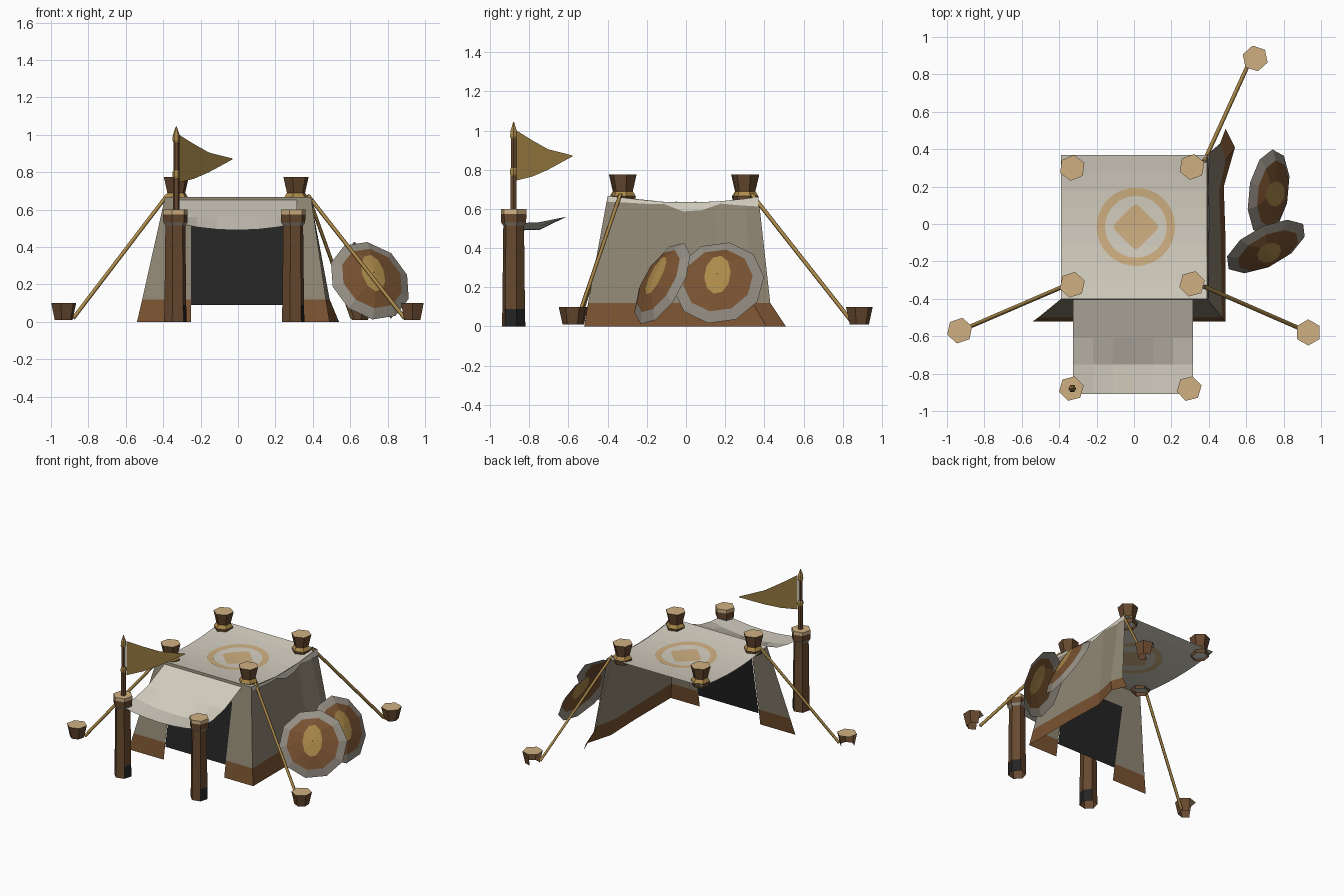
import bpy, math
from mathutils import Vector

if "Cube" in bpy.data.objects:
    bpy.data.objects.remove(bpy.data.objects["Cube"])


def mat(name, r, g, b):
    m = bpy.data.materials.new(name)
    m.diffuse_color = [(c / 255 / 12.92 if c < 11 else ((c / 255 + 0.055) / 1.055) ** 2.4)
                       for c in (r, g, b)] + [1]
    m.use_nodes = True
    m.node_tree.nodes["Principled BSDF"].inputs["Base Color"].default_value = m.diffuse_color
    return m


CREAM = mat("cream canvas", 212, 206, 192)
CANVAS = mat("grey canvas", 143, 134, 116)
HEM = mat("brown hem", 121, 82, 49)
WOOD = mat("dark wood", 103, 73, 47)
TAN = mat("cut wood tan", 207, 176, 130)
GOLD = mat("gold", 172, 138, 74)
FLAG = mat("flag gold", 155, 126, 66)
BLACK = mat("dark opening", 36, 36, 36)
STEEL = mat("grey rim", 150, 144, 133)


def build(name, verts, faces, mats, ids=None):
    me = bpy.data.meshes.new(name)
    me.from_pydata([tuple(v) for v in verts], [], faces)
    for m in mats:
        me.materials.append(m)
    if ids:
        for p, i in zip(me.polygons, ids):
            p.material_index = i
    ob = bpy.data.objects.new(name, me)
    bpy.context.collection.objects.link(ob)
    return ob


def grid(name, rows, mats):
    """Sheet through rows of points; one material per band (last repeats)."""
    n = len(rows[0])
    verts = [p for r in rows for p in r]
    faces, ids = [], []
    for i in range(len(rows) - 1):
        for j in range(n - 1):
            a = i * n + j
            faces.append((a, a + n, a + n + 1, a + 1))
            ids.append(min(i, len(mats) - 1))
    return build(name, verts, faces, mats, ids)


def lathe(name, x, y, rings, side_mats, top, n=6, turn=0.0, open_back=False, patch=False):
    """Stacked rings (z, radius) with a capped top."""
    verts, faces, ids = [], [], []
    mats = list(dict.fromkeys(side_mats + [top, BLACK]))
    for z, r in rings:
        for k in range(n):
            a = turn + 2 * math.pi * k / n
            verts.append((x + r * math.cos(a), y + r * math.sin(a), z))
    for i in range(len(rings) - 1):
        for k in range(n):
            a = turn + 2 * math.pi * (k + 0.5) / n
            if open_back and math.cos(a - math.radians(140)) > 0.6:
                continue  # the far side is left open
            l = (k + 1) % n
            faces.append((i * n + k, i * n + l, (i + 1) * n + l, (i + 1) * n + k))
            dark = patch and i == 0 and math.cos(a) > 0.6 and math.sin(a) > -0.75
            ids.append(mats.index(BLACK if dark else side_mats[i]))
    faces.append(tuple(range((len(rings) - 1) * n, len(rings) * n)))
    ids.append(mats.index(top))
    return build(name, verts, faces, mats, ids)


def roof_z(y):
    return 0.632 + 0.035 * (y / 0.4) ** 2


# Sagging roof
ys = [-0.40 + 0.77 * i / 8 for i in range(9)]
grid("roof", [[(-0.39, y, roof_z(y)), (0, y, roof_z(y)), (0.39, y, roof_z(y))] for y in ys], [CREAM])

# Painted ring and diamond on both faces of the roof
for side, dz in (("top", 0.004), ("under", -0.004)):
    def ring_row(r, diamond=False):
        row = []
        for k in range(33):
            a = 2 * math.pi * k / 32
            q = r / (abs(math.cos(a)) + abs(math.sin(a))) if diamond else r
            q = min(q, r * 0.93) if diamond else q
            y = -0.015 + q * math.sin(a)
            row.append((0.01 + q * math.cos(a), y, roof_z(y) + dz))
        return row
    grid("roof_ring_" + side, [ring_row(0.21), ring_row(0.165)], [TAN])
    grid("roof_diamond_" + side, [ring_row(0.13, True), ring_row(0.06, True), ring_row(0.001, True)], [TAN])

# Right wall with flared brown hem
top = [(0.39, y, roof_z(y)) for y in (-0.40, -0.1, 0.15, 0.3, 0.37)]
mid = [(x, y, 0.12) for x, y in ((0.47, -0.50), (0.465, -0.1), (0.455, 0.18), (0.49, 0.34), (0.46, 0.43))]
low = [(x, y, 0) for x, y in ((0.49, -0.52), (0.49, -0.1), (0.48, 0.2), (0.54, 0.41), (0.49, 0.51))]
grid("right_wall", [top, mid, low], [CANVAS, HEM])

# Ragged canvas edge hanging over the right wall
drops = [0.03, 0.02, 0.015, 0.01, 0.045, 0.04, 0.012, 0.03, 0.05]
grid("roof_overhang", [[(0.395, y, roof_z(y)) for y in ys],
                       [(0.397 + 0.146 * d, y, roof_z(y) - d) for y, d in zip(ys, drops)]], [CREAM])

# Front wall, lintel and dark doorway
for name, edge, inner in (("front_wall_left", (-0.39, -0.512, -0.54), -0.25),
                          ("front_wall_right", (0.39, 0.47, 0.49), 0.25)):
    grid(name, [[(e, y, z), (inner, y, z)] for e, y, z in
                zip(edge, (-0.40, -0.50, -0.52), (0.667, 0.12, 0))], [CANVAS, HEM])
grid("lintel", [[(-0.25, y, z), (0.25, y, z)] for y, z in ((-0.40, 0.667), (-0.425, 0.53))], [CANVAS])
grid("doorway", [[(-0.25, y, z), (0.25, y, z)] for y, z in ((-0.42, 0.53), (-0.502, 0.09))], [BLACK])

# Awning: straight at the tent, sagging between the posts
grid("awning", [[(-0.325 + 0.64 * u / 6, y, z - s * (1 - (u / 3 - 1) ** 2)) for u in range(7)]
                for y, z, s in ((-0.405, 0.65, 0), (-0.61, 0.56, 0), (-0.75, 0.532, 0.04), (-0.91, 0.525, 0.035))],
     [CREAM])

# Roof pole ends with rope collars
for i, (x, y) in enumerate(((-0.33, 0.30), (0.31, 0.305), (-0.33, -0.325), (0.31, -0.32))):
    lathe("pole_end_%d" % i, x, y, [(0.63, 0.06), (0.665, 0.066), (0.69, 0.05), (0.775, 0.07)],
          [WOOD, GOLD, WOOD], TAN, turn=0.4 + i)

# Front posts
for name, x in (("front_post_left", -0.335), ("front_post_right", 0.295)):
    lathe(name, x, -0.88, [(0, 0.062), (0.09, 0.06), (0.515, 0.055), (0.53, 0.066), (0.575, 0.068), (0.6, 0.068)],
          [WOOD, WOOD, STEEL, WOOD, TAN], TAN, turn=0.25, patch=True)

# Flag pole and pennant
lathe("flag_pole", -0.33, -0.88,
      [(0.59, 0.018), (0.77, 0.018), (0.78, 0.021), (0.80, 0.021), (0.81, 0.016), (0.96, 0.016),
       (0.97, 0.021), (1.0, 0.018), (1.045, 0.002)],
      [WOOD, GOLD, GOLD, GOLD, WOOD, GOLD, GOLD, GOLD], GOLD)
grid("pennant", [[(-0.315 + t, -0.865 + t, a), (-0.315 + t, -0.865 + t, b)]
                 for t, a, b in ((0, 1.0, 0.745), (0.08, 0.95, 0.765), (0.16, 0.905, 0.80), (0.285, 0.873, 0.868))],
     [FLAG])

# Guy ropes and ground stakes
GUYS = (((-0.38, -0.335, 0.675), (-0.88, -0.55, 0.02), (-0.932, -0.57)),
        ((0.375, -0.335, 0.675), (0.89, -0.56, 0.02), (0.932, -0.58)),
        ((0.375, 0.335, 0.675), (0.61, 0.85, 0.02), (0.648, 0.885)))
for i, (a, b, s) in enumerate(GUYS):
    cu = bpy.data.curves.new("guy_rope_%d" % i, 'CURVE')
    cu.dimensions = '3D'
    cu.bevel_depth = 0.011
    cu.bevel_resolution = 0
    sp = cu.splines.new('POLY')
    sp.points.add(1)
    sp.points[0].co, sp.points[1].co = (*a, 1), (*b, 1)
    cu.materials.append(GOLD)
    bpy.context.collection.objects.link(bpy.data.objects.new("guy_rope_%d" % i, cu))
    lathe("stake_%d" % i, *s, [(0.01, 0.05), (0.1, 0.07)], [WOOD], TAN, turn=math.radians(30 + 12 * (i - 1)),
          open_back=True)


# Domed shields leaning by the right wall
def shield(name, centre, normal):
    n = Vector(normal).normalized()
    side = Vector((0, 0, 1)).cross(n).normalized()
    up = n.cross(side)
    c = Vector(centre)
    rows = []
    for w, h, d in ((0.235, 0.235, -0.012), (0.18, 0.18, 0.015), (0.068, 0.11, 0.04), (0.001, 0.001, 0.05)):
        shift = 0.02 if w < 0.1 else 0
        rows.append([c + side * (w * math.cos(a)) + up * (h * math.sin(a) + shift) + n * d
                     for a in (2 * math.pi * k / 10 + 0.15 for k in range(11))])
    grid(name, rows, [STEEL, HEM, GOLD])


shield("front_shield", (0.71, -0.13, 0.225), (0.41, -0.79, 0.45))
shield("rear_shield", (0.73, 0.165, 0.228), (0.88, -0.14, 0.46))
